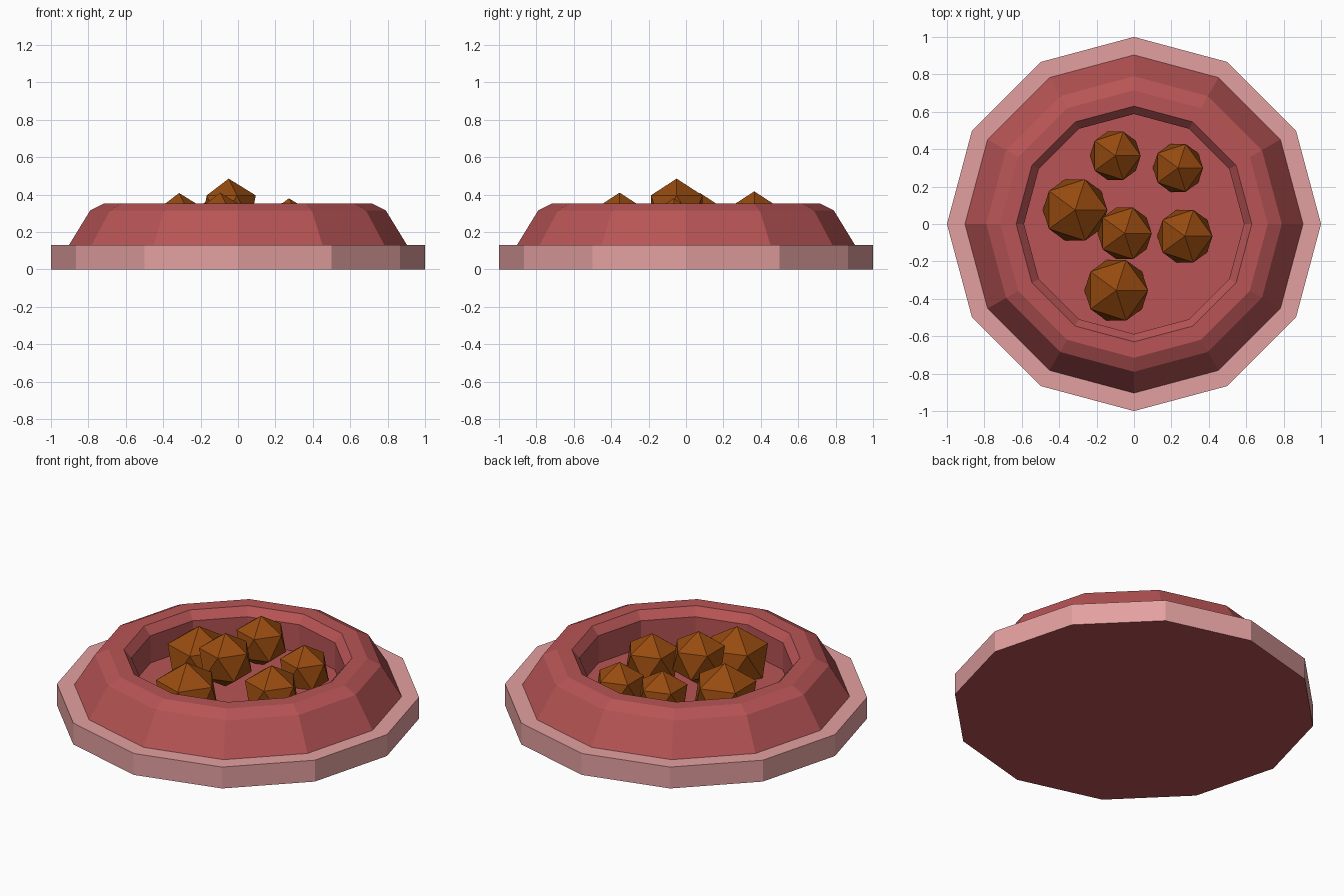
import bpy, bmesh, math

if "Cube" in bpy.data.objects:
    bpy.data.objects.remove(bpy.data.objects["Cube"])

def srgb(r, g, b):
    f = lambda c: c / 12.92 if c <= 0.04045 else ((c + 0.055) / 1.055) ** 2.4
    return (f(r / 255), f(g / 255), f(b / 255), 1)

def material(name, rgb):
    m = bpy.data.materials.new(name)
    m.diffuse_color = srgb(*rgb)
    m.use_nodes = True
    m.node_tree.nodes["Principled BSDF"].inputs["Base Color"].default_value = m.diffuse_color
    return m

red = material("bowl red", (184, 84, 85))
pink = material("base pink", (228, 160, 160))
brown = material("kibble brown", (151, 75, 15))

SIDES = 12

def lathe(name, profile, mats):
    """Revolve (radius, z) points with capped ends, profile running from bottom cap to top cap."""
    bm = bmesh.new()
    rings = []
    for r, z in profile:
        rings.append([bm.verts.new((r * math.cos(2 * math.pi * i / SIDES),
                                    r * math.sin(2 * math.pi * i / SIDES), z))
                      for i in range(SIDES)])
    for a, b in zip(rings, rings[1:]):
        for i in range(SIDES):
            j = (i + 1) % SIDES
            bm.faces.new((a[i], a[j], b[j], b[i]))
    bm.faces.new(rings[0][::-1])
    bm.faces.new(rings[-1])
    bm.normal_update()
    me = bpy.data.meshes.new(name)
    bm.to_mesh(me)
    bm.free()
    for m in mats:
        me.materials.append(m)
    ob = bpy.data.objects.new(name, me)
    bpy.context.collection.objects.link(ob)
    return ob

# Base plinth: pink sides and top, red underside
base = lathe("base", [(1.0, 0.0), (1.0, 0.13)], [pink, red])
for p in base.data.polygons:
    if p.normal.z < -0.5:
        p.material_index = 1

# Bowl: sloping outside, bevelled rim, inner lip, wall and floor
lathe("bowl", [(0.905, 0.128), (0.79, 0.315), (0.715, 0.353), (0.63, 0.353),
               (0.588, 0.305), (0.588, 0.14)], [red])

# Food pieces: x, y, z, radius
pieces = [
    (-0.05, -0.05, 0.323, 0.162),
    (-0.315, 0.075, 0.215, 0.193),
    (-0.095, -0.355, 0.22, 0.19),
    (-0.10, 0.365, 0.265, 0.152),
    (0.272, -0.065, 0.215, 0.165),
    (0.235, 0.30, 0.205, 0.15),
]
for i, (x, y, z, r) in enumerate(pieces):
    bpy.ops.mesh.primitive_ico_sphere_add(subdivisions=1, radius=r, location=(x, y, z))
    ob = bpy.context.object
    ob.name = f"food_piece_{i + 1}"
    ob.data.materials.append(brown)
